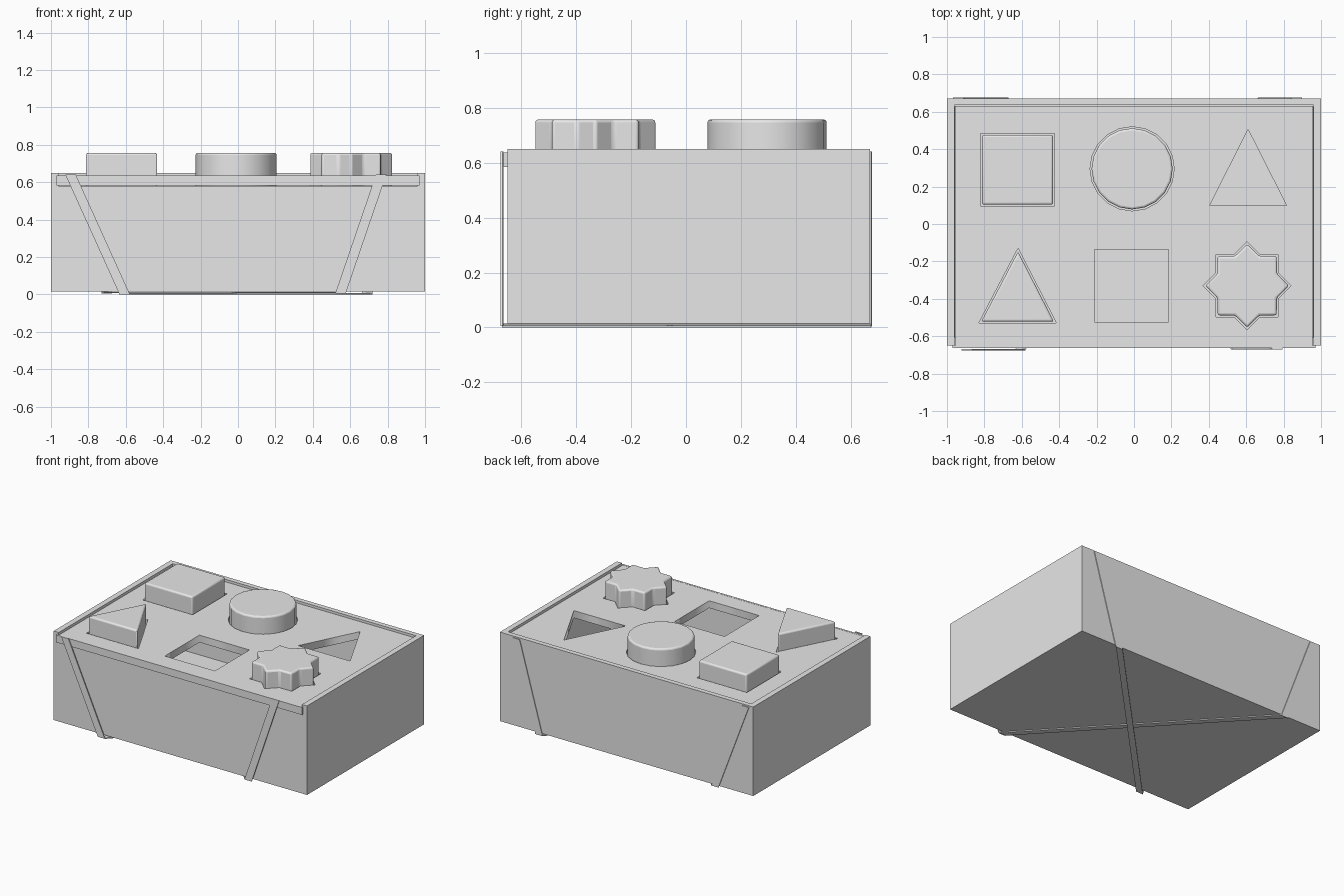
import bpy, bmesh, math
from mathutils import Vector

cube = bpy.data.objects.get("Cube")
if cube:
    bpy.data.objects.remove(cube, do_unlink=True)

grey = bpy.data.materials.new("light grey")
grey.use_nodes = True
grey.diffuse_color = (0.8, 0.8, 0.8, 1)
grey.node_tree.nodes["Principled BSDF"].inputs["Base Color"].default_value = (0.8, 0.8, 0.8, 1)


def add_object(name, bm):
    bmesh.ops.recalc_face_normals(bm, faces=bm.faces)
    mesh = bpy.data.meshes.new(name)
    bm.to_mesh(mesh)
    bm.free()
    obj = bpy.data.objects.new(name, mesh)
    mesh.materials.append(grey)
    bpy.context.collection.objects.link(obj)
    return obj


def extrude_face(name, points, offset):
    """Solid made by pushing a flat outline along an offset."""
    bm = bmesh.new()
    face = bm.faces.new([bm.verts.new(p) for p in points])
    side = bmesh.ops.extrude_face_region(bm, geom=[face], use_keep_orig=True)
    moved = [v for v in side["geom"] if isinstance(v, bmesh.types.BMVert)]
    bmesh.ops.translate(bm, verts=moved, vec=Vector(offset))
    return add_object(name, bm)


def prism(name, outline, z0, z1):
    return extrude_face(name, [(x, y, z0) for x, y in outline], (0, 0, z1 - z0))


def rect(x0, x1, y0, y1):
    return [(x0, y0), (x1, y0), (x1, y1), (x0, y1)]


def ring(cx, cy, radii, count):
    """Round or star outline; radii repeat around the ring."""
    return [(cx + radii[i % len(radii)] * math.cos(math.tau * i / count),
             cy + radii[i % len(radii)] * math.sin(math.tau * i / count))
            for i in range(count)]


def shrink(outline, gap):
    """Offset a counter-clockwise outline inwards."""
    result = []
    for i, p in enumerate(outline):
        p = Vector(p)
        a = (p - Vector(outline[i - 1])).normalized()
        b = (Vector(outline[(i + 1) % len(outline)]) - p).normalized()
        na, nb = Vector((-a.y, a.x)), Vector((-b.y, b.x))
        q = p + (na + nb) * gap / (1 + na.dot(nb))
        result.append((q.x, q.y))
    return result


# Open tray: inset the top and sink it to make the cavity
bm = bmesh.new()
bmesh.ops.create_cube(bm, size=1)
for v in bm.verts:
    v.co = (v.co.x * 2, v.co.y * 1.32 + 0.01, 0.58 if v.co.z > 0 else 0.015)
top = max(bm.faces, key=lambda f: f.calc_center_median().z)
bmesh.ops.inset_region(bm, faces=[top], thickness=0.06)
sunk = bmesh.ops.extrude_discrete_faces(bm, faces=[top])["faces"][0]
for v in sunk.verts:
    v.co.z = 0.06
add_object("box_tray", bm)

# Raised rim on three sides, open at the front for the sliding lid
prism("box_rim", [(-1, -0.65), (-0.96, -0.65), (-0.96, 0.635), (0.96, 0.635),
                  (0.96, -0.65), (1, -0.65), (1, 0.67), (-1, 0.67)], 0.58, 0.65)

# Shape outlines in the lid
shapes = {
    "square_block": rect(-0.82, -0.425, 0.095, 0.485),
    "round_block": ring(-0.01, 0.295, [0.225], 20),
    "triangle_block": [(-0.83, -0.53), (-0.415, -0.53), (-0.62, -0.13)],
    "star_block": ring(0.605, -0.33, [0.235, 0.18], 16),
    "square_hole": rect(-0.21, 0.185, -0.525, -0.135),
    "triangle_hole": [(0.405, 0.1), (0.815, 0.1), (0.61, 0.505)],
}

# Lid: a filled curve whose inner outlines become through holes
curve = bpy.data.curves.new("sliding_lid", "CURVE")
curve.dimensions = "2D"
curve.fill_mode = "BOTH"
curve.extrude = 0.026
for outline in [rect(-0.955, 0.955, -0.662, 0.63)] + list(shapes.values()):
    spline = curve.splines.new("POLY")
    spline.points.add(len(outline) - 1)
    for point, (x, y) in zip(spline.points, outline):
        point.co = (x, y, 0, 1)
    spline.use_cyclic_u = True
curve.materials.append(grey)
lid = bpy.data.objects.new("sliding_lid", curve)
lid.location.z = 0.609
bpy.context.collection.objects.link(lid)
bpy.ops.object.select_all(action="DESELECT")
lid.select_set(True)
bpy.context.view_layer.objects.active = lid
bpy.ops.object.convert(target="MESH")

# Wider front edge of the lid
prism("lid_front_edge", rect(-0.97, 0.97, -0.664, -0.65), 0.583, 0.636)

# Blocks standing in their holes
for name, outline in shapes.items():
    if not name.endswith("block"):
        continue
    block = prism(name, shrink(outline, 0.008), 0.5, 0.757)
    bevel = block.modifiers.new("soft_edges", "BEVEL")
    bevel.width = 0.012
    bevel.segments = 3
    bevel.limit_method = "ANGLE"
    bevel.angle_limit = math.radians(30)
    bpy.ops.object.select_all(action="DESELECT")
    block.select_set(True)
    bpy.context.view_layer.objects.active = block
    bpy.ops.object.shade_smooth_by_angle(angle=math.radians(35))

# Straps: slanted strips on the front and back, crossing underneath
half = 0.028


def wall_strap(name, x_top, x_bottom, y, depth):
    extrude_face(name, [(x_top - half, y, 0.64), (x_top + half, y, 0.64),
                        (x_bottom + half, y, 0.005), (x_bottom - half, y, 0.005)],
                 (0, depth, 0))


def floor_strap(name, x_front, x_back, z):
    prism(name, [(x_front - half, -0.67), (x_front + half, -0.67),
                 (x_back + half, 0.675), (x_back - half, 0.675)], z, z + 0.007)


wall_strap("front_strap_right", -0.895, -0.608, -0.675, 0.007)
wall_strap("front_strap_left", 0.765, 0.548, -0.67, 0.006)
wall_strap("back_strap_right", -0.94, -0.7, 0.67, 0.006)
wall_strap("back_strap_left", 0.87, 0.69, 0.67, 0.005)
floor_strap("floor_strap_a", -0.608, 0.69, 0.0)
floor_strap("floor_strap_b", 0.548, -0.7, 0.007)
